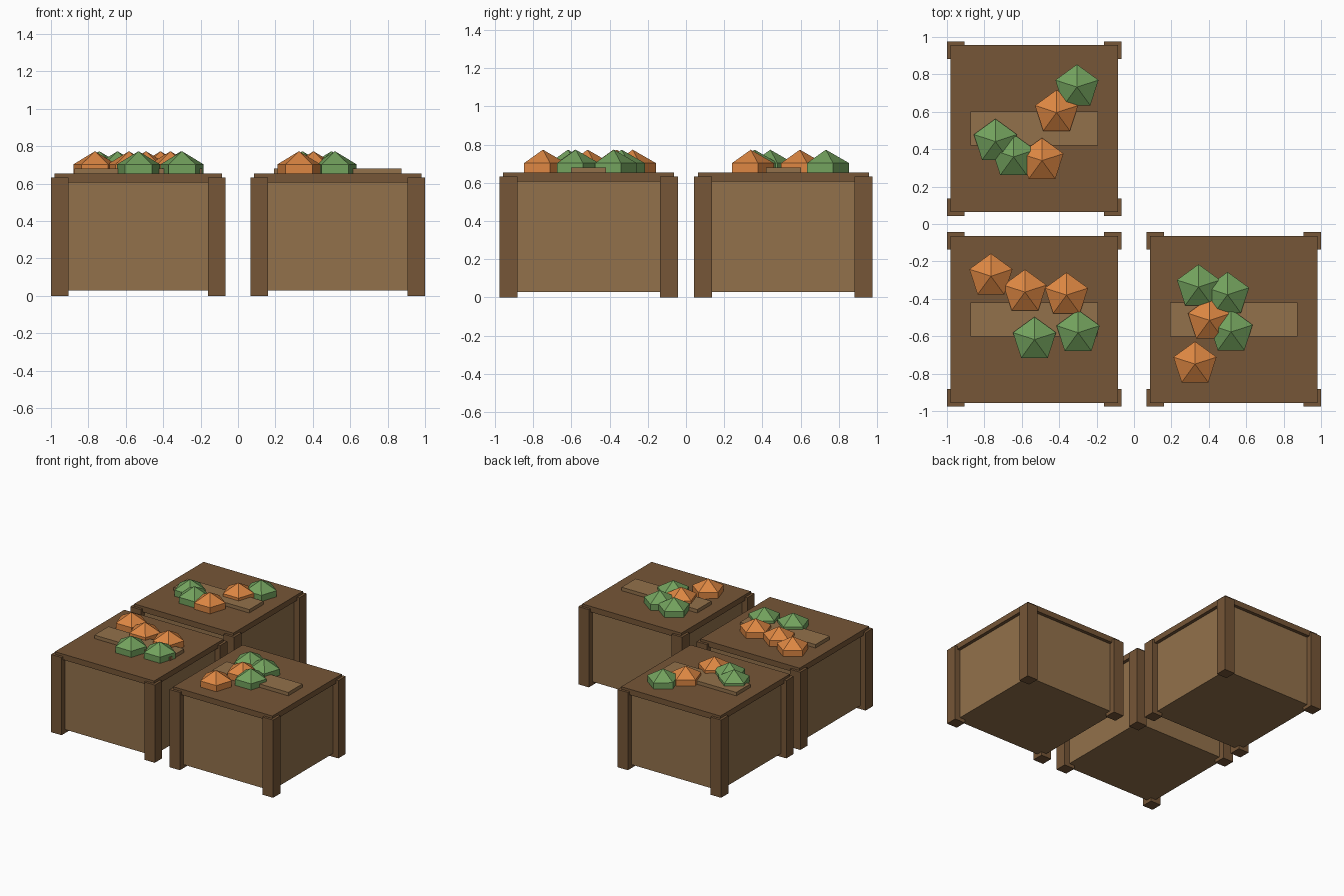
import bpy, bmesh
from math import sin, cos, pi, radians

if "Cube" in bpy.data.objects:
    bpy.data.objects.remove(bpy.data.objects["Cube"])


def material(name, rgb):
    m = bpy.data.materials.new(name)
    m.diffuse_color = (*rgb, 1)
    m.use_nodes = True
    m.node_tree.nodes["Principled BSDF"].inputs["Base Color"].default_value = m.diffuse_color
    return m


DARK = material("dark_wood", (0.18, 0.093, 0.038))
LIGHT = material("light_wood", (0.29, 0.165, 0.07))
ORANGE = material("orange_produce", (0.72, 0.24, 0.055))
GREEN = material("green_produce", (0.17, 0.36, 0.11))


def finish(bm, name, mat, loc=(0, 0, 0)):
    bmesh.ops.recalc_face_normals(bm, faces=bm.faces)
    me = bpy.data.meshes.new(name)
    bm.to_mesh(me)
    bm.free()
    me.materials.append(mat)
    ob = bpy.data.objects.new(name, me)
    ob.location = loc
    bpy.context.collection.objects.link(ob)
    return ob


def box(name, mat, cx, cy, hx, hy, z0, z1):
    bm = bmesh.new()
    bmesh.ops.create_cube(bm, size=1)
    bmesh.ops.scale(bm, vec=(2 * hx, 2 * hy, z1 - z0), verts=bm.verts)
    return finish(bm, name, mat, (cx, cy, (z0 + z1) / 2))


# Five-sided, three-ring faceted ball, lower half sunk into the lid
def produce(name, mat, x, y, r=0.14):
    bm = bmesh.new()
    rings = []
    for polar in (radians(60), radians(120)):
        rings.append([bm.verts.new((r * sin(polar) * cos(pi / 2 + i * 2 * pi / 5),
                                    r * sin(polar) * sin(pi / 2 + i * 2 * pi / 5),
                                    r * cos(polar))) for i in range(5)])
    top, bottom = bm.verts.new((0, 0, r)), bm.verts.new((0, 0, -r))
    up, low = rings
    for i in range(5):
        j = (i + 1) % 5
        bm.faces.new((up[i], up[j], top))
        bm.faces.new((low[i], low[j], up[j], up[i]))
        bm.faces.new((low[j], low[i], bottom))
    return finish(bm, name, mat, (x, y, 0.633))


# Crate: panelled body, corner posts, overhanging lid and a plank on top
def crate(label, cx, cy):
    box(label + "_crate_body", LIGHT, cx, cy, 0.42, 0.42, 0.028, 0.607)
    box(label + "_crate_lid", DARK, cx, cy, 0.447, 0.447, 0.607, 0.653)
    box(label + "_crate_plank", LIGHT, cx, cy, 0.341, 0.091, 0.645, 0.681)
    for sx in (-1, 1):
        for sy in (-1, 1):
            box(label + "_crate_post", DARK, cx + sx * 0.42, cy + sy * 0.42,
                0.047, 0.047, 0, 0.633)


crate("front_left", -0.533, -0.51)
crate("front_right", 0.533, -0.51)
crate("back_left", -0.533, 0.51)

# Produce scattered over the lids
oranges = [(-0.765, -0.279), (-0.583, -0.364), (-0.361, -0.38), (-0.414, 0.596),
           (-0.492, 0.339), (0.404, -0.515), (0.326, -0.749)]
greens = [(-0.532, -0.618), (-0.299, -0.581), (-0.305, 0.732), (-0.741, 0.441),
          (-0.644, 0.359), (0.345, -0.337), (0.5, -0.378), (0.519, -0.577)]
for x, y in oranges:
    produce("orange_vegetable", ORANGE, x, y)
for x, y in greens:
    produce("green_vegetable", GREEN, x, y)
